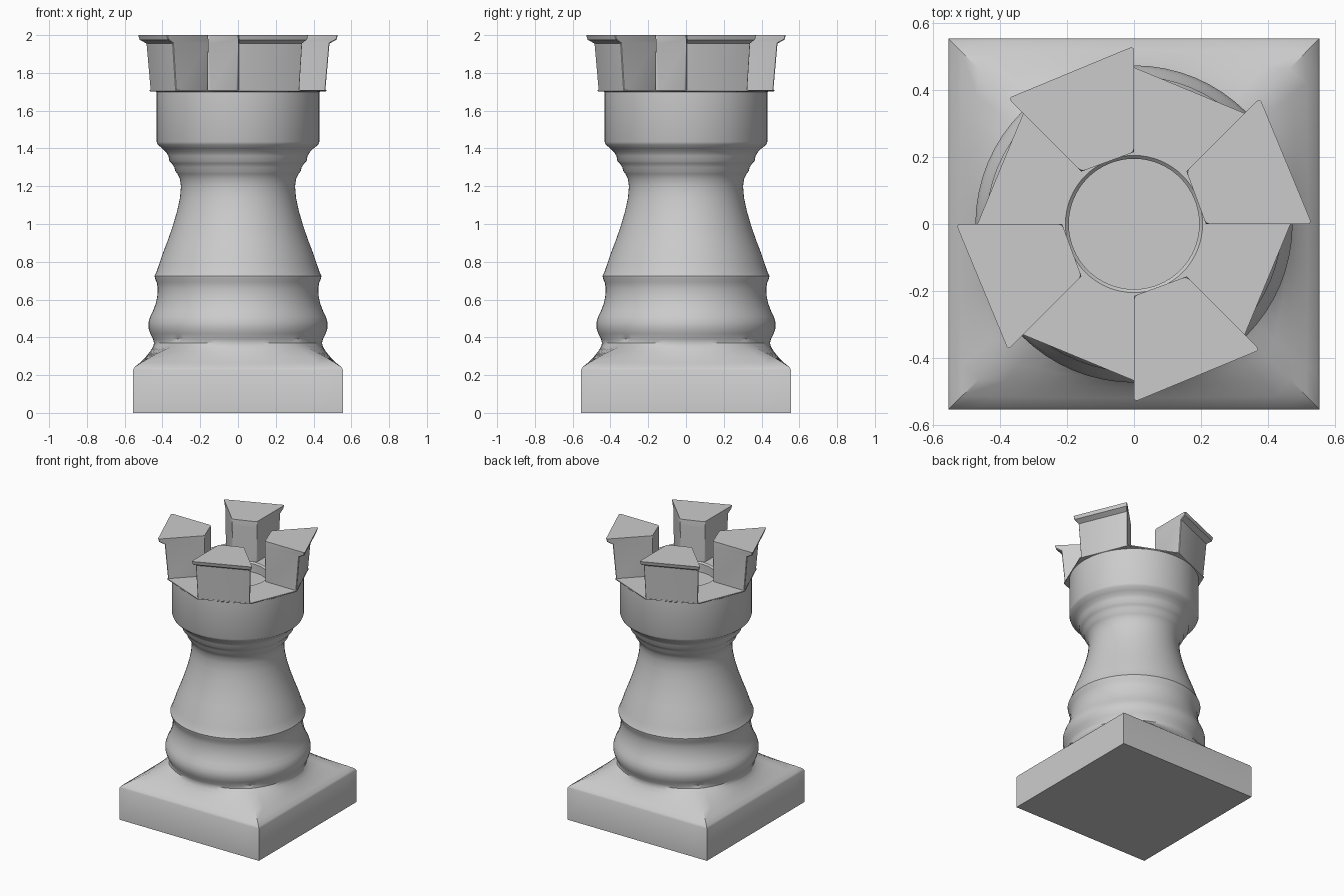
import bpy, bmesh
from math import cos, sin, pi, radians

if "Cube" in bpy.data.objects:
    bpy.data.objects.remove(bpy.data.objects["Cube"])

SEG = 64


def ring(bm, r, z, square=0.0, octagon=False):
    """One horizontal loop: round, blended towards a square, or octagonal."""
    verts = []
    for i in range(SEG):
        a = 2 * pi * i / SEG
        c, s = cos(a), sin(a)
        f = 1 + square * (1 / max(abs(c), abs(s)) - 1)
        if octagon:
            f = cos(pi / 8) / cos(a % (pi / 4) - pi / 8)
        verts.append(bm.verts.new((r * f * c, r * f * s, z)))
    return verts


def loft(bm, rings):
    for lo, hi in zip(rings, rings[1:]):
        n = len(lo)
        for i in range(n):
            j = (i + 1) % n
            bm.faces.new((lo[i], lo[j], hi[j], hi[i]))
    bm.faces.new(rings[0][::-1])
    bm.faces.new(rings[-1])


def finish(bm, name, angle=35):
    bmesh.ops.recalc_face_normals(bm, faces=bm.faces)
    me = bpy.data.meshes.new(name)
    bm.to_mesh(me)
    bm.free()
    ob = bpy.data.objects.new(name, me)
    bpy.context.collection.objects.link(ob)
    bpy.ops.object.select_all(action='DESELECT')
    ob.select_set(True)
    bpy.context.view_layer.objects.active = ob
    bpy.ops.object.shade_smooth_by_angle(angle=radians(angle))
    return ob


# Square plinth, blending into the turned shaft and drum
base = [(0.555, 0, 1), (0.555, 0.23, 1), (0.548, 0.242, 1), (0.52, 0.265, .96),
        (0.49, 0.295, .82), (0.465, 0.325, .58), (0.45, 0.35, .28), (0.445, 0.37, .06)]
shaft = [(0.45, 0.39), (0.465, 0.42), (0.474, 0.45), (0.474, 0.48), (0.465, 0.51),
         (0.45, 0.54), (0.435, 0.58), (0.427, 0.62), (0.425, 0.66), (0.43, 0.69),
         (0.439, 0.71), (0.442, 0.725), (0.434, 0.74), (0.42, 0.78), (0.40, 0.84),
         (0.373, 0.91), (0.345, 0.99), (0.322, 1.07), (0.307, 1.14), (0.302, 1.20),
         (0.308, 1.24), (0.32, 1.265), (0.332, 1.28), (0.337, 1.30), (0.35, 1.32),
         (0.364, 1.335), (0.368, 1.36), (0.38, 1.38), (0.40, 1.40), (0.425, 1.42),
         (0.431, 1.435), (0.431, 1.70)]
bm = bmesh.new()
rings = [ring(bm, r, z, k) for r, z, k in base] + [ring(bm, r, z) for r, z in shaft]
# Octagonal battlement floor with a round well
rings += [ring(bm, 0.468, 1.703, octagon=True), ring(bm, 0.468, 1.71, octagon=True),
          ring(bm, 0.205, 1.71), ring(bm, 0.195, 1.70), ring(bm, 0.195, 1.64)]
loft(bm, rings)
finish(bm, "tower_body")

# Four wedge-shaped battlements with overhanging caps
levels = [(0.466, 1.705), (0.488, 1.955), (0.525, 1.975), (0.532, 2.0)]
for n in range(4):
    a0 = n * pi / 2
    a1 = a0 + pi / 4
    bm = bmesh.new()
    rings = []
    for r, z in levels:
        pts = [(0.215, a0), (r, a0), (r, a1), (0.222, a1)]
        rings.append([bm.verts.new((q * cos(a), q * sin(a), z)) for q, a in pts])
    loft(bm, rings)
    upright = [e for e in bm.edges if abs(e.verts[0].co.z - e.verts[1].co.z) > 0.01]
    bmesh.ops.bevel(bm, geom=upright, offset=0.012, segments=3, profile=0.5,
                    affect='EDGES', clamp_overlap=True)
    finish(bm, f"battlement_{n + 1}", 30)
